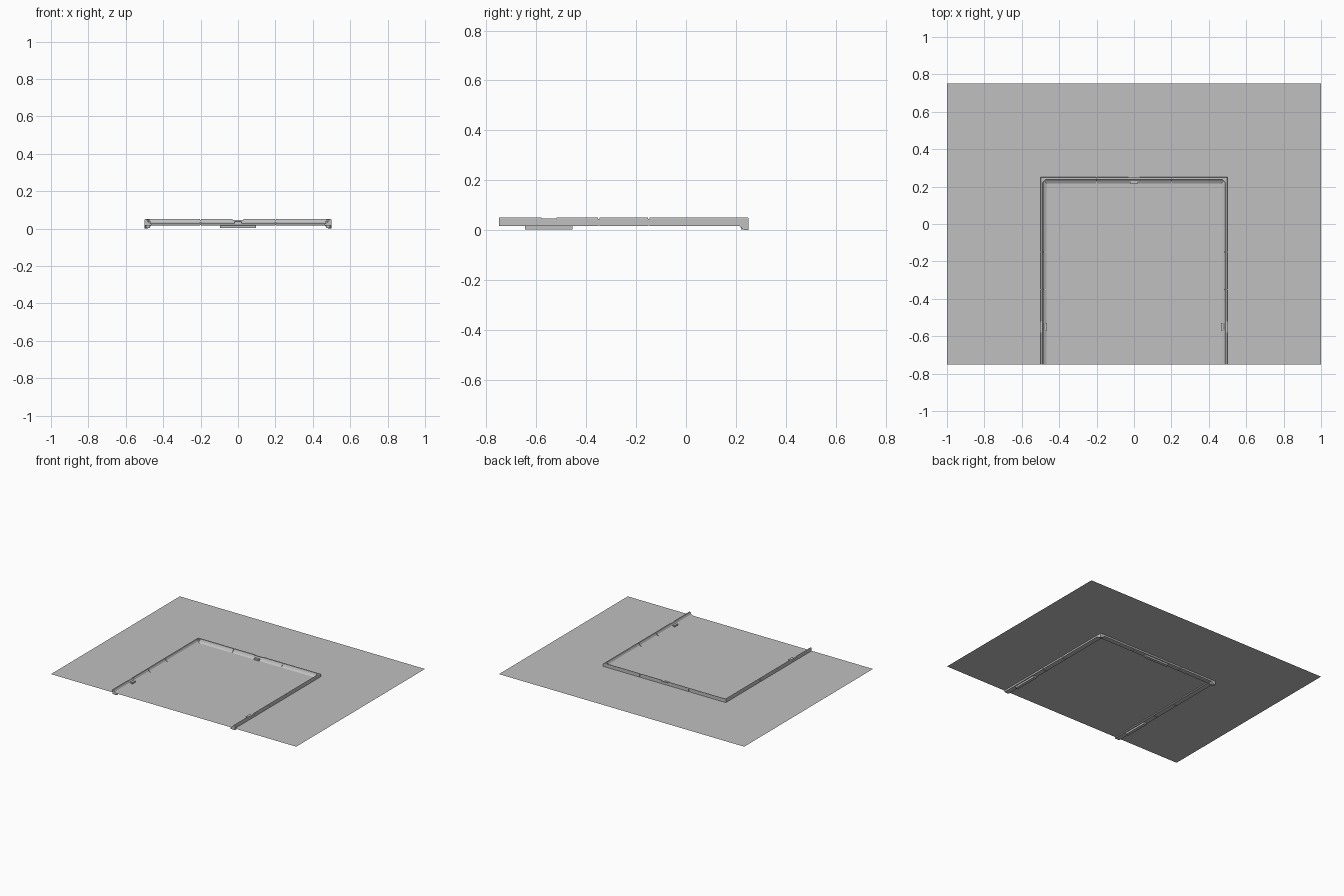
import bpy, bmesh

cube = bpy.data.objects.get("Cube")
if cube:
    bpy.data.objects.remove(cube, do_unlink=True)

grey = bpy.data.materials.new("plain_grey")
grey.use_nodes = True
grey.diffuse_color = (0.53, 0.53, 0.53, 1)
grey.node_tree.nodes["Principled BSDF"].inputs["Base Color"].default_value = grey.diffuse_color

SHEET_Z = 0.028
BACK, FRONT, HALF = 0.25, -0.75, 0.5
GAP = 0.003

# Rail cross-sections: (distance inward from the outer wall, height)
RAIL = [(0, .016), (0, .047), (.002, .05), (.011, .05), (.018, .036),
        (.036, .026), (.038, .018), (.036, .016)]
NOTCHED = [(0, .016), (0, .046), (.011, .046), (.018, .036),
           (.036, .026), (.038, .018), (.036, .016)]
GROOVE = [(.002, .018), (.002, .045), (.01, .045), (.017, .032),
          (.033, .024), (.033, .018)]


# Mappings from (along, inward, height) to world positions
def on_back(s, u, z):
    return (s, BACK - u, z)


def on_left(s, u, z):
    return (HALF - u, s, z)


def on_right(s, u, z):
    return (u - HALF, s, z)


def finish(bm, name):
    bmesh.ops.recalc_face_normals(bm, faces=bm.faces)
    mesh = bpy.data.meshes.new(name)
    bm.to_mesh(mesh)
    bm.free()
    mesh.materials.append(grey)
    obj = bpy.data.objects.new(name, mesh)
    bpy.context.collection.objects.link(obj)
    return obj


def prism(bm, place, profile, start, end, mitre_start=0, mitre_end=0):
    """Extrude a cross-section along a side, with optional mitred ends."""
    a = [bm.verts.new(place(start + mitre_start * u, u, z)) for u, z in profile]
    b = [bm.verts.new(place(end - mitre_end * u, u, z)) for u, z in profile]
    n = len(profile)
    bm.faces.new(a)
    bm.faces.new(b[::-1])
    for i in range(n):
        j = (i + 1) % n
        bm.faces.new((a[i], b[i], b[j], a[j]))


def box(bm, place, s0, s1, u0, u1, z0, z1):
    prism(bm, place, [(u0, z0), (u0, z1), (u1, z1), (u1, z0)], s0, s1)


def build_side(name, place, start, end, middle, joints, mitre_start):
    """One side: three segments, grooves, a notched clip and a bracket."""
    bm = bmesh.new()
    j0, j1 = joints
    clip = middle
    cuts = [start, j0, j1, end]
    for i in range(3):
        a = cuts[i] + (GAP if i > 0 else 0)
        b = cuts[i + 1] - (GAP if i < 2 else 0)
        m0 = mitre_start if i == 0 else 0
        m1 = 1 if i == 2 else 0
        if a < clip < b:
            prism(bm, place, RAIL, a, clip - .03, m0, 0)
            prism(bm, place, NOTCHED, clip - .03, clip + .03)
            prism(bm, place, RAIL, clip + .03, b, 0, m1)
        else:
            prism(bm, place, RAIL, a, b, m0, m1)
    for j in joints:
        prism(bm, place, GROOVE, j - GAP, j + GAP)
    finish(bm, name)

    # Inner clip tab and the bracket hanging below
    bm = bmesh.new()
    box(bm, place, clip - .02, clip + .02, .02, .036, .02, .039)
    finish(bm, name + "_clip")
    bm = bmesh.new()
    box(bm, place, clip - .095, clip + .095, .008, .03, .003, .016)
    finish(bm, name + "_bracket")


# Flat sheet
bm = bmesh.new()
bm.faces.new([bm.verts.new((x, y, SHEET_Z))
              for x, y in ((-1, -.75), (1, -.75), (1, .75), (-1, .75))])
finish(bm, "sheet")

# Three sides of the frame
build_side("back_rail", on_back, -HALF, HALF, 0, (-.2, .2), 1)
build_side("left_rail", on_left, FRONT, BACK, -.55, (-.35, -.15), 0)
build_side("right_rail", on_right, FRONT, BACK, -.55, (-.35, -.15), 0)

# Corner feet tapering down to the outer corner, and corner fillets on top
for side, name in ((1, "left"), (-1, "right")):
    bm = bmesh.new()
    rings = []
    for size, z in ((.014, 0), (.02, .003), (.038, .017)):
        rings.append([bm.verts.new((side * (HALF - u), BACK - v, z))
                      for u, v in ((0, 0), (size, 0), (size, size), (0, size))])
    bm.faces.new(rings[0])
    bm.faces.new(rings[-1])
    for lo, hi in zip(rings, rings[1:]):
        for i in range(4):
            j = (i + 1) % 4
            bm.faces.new((lo[i], lo[j], hi[j], hi[i]))
    finish(bm, name + "_corner_foot")

    bm = bmesh.new()
    ends = [[bm.verts.new((side * (HALF - u), BACK - v, z))
             for u, v in ((.004, .004), (.036, .004), (.004, .036))]
            for z in (.02, .048)]
    bm.faces.new(ends[0])
    bm.faces.new(ends[1])
    for i in range(3):
        j = (i + 1) % 3
        bm.faces.new((ends[0][i], ends[0][j], ends[1][j], ends[1][i]))
    finish(bm, name + "_corner_fillet")
